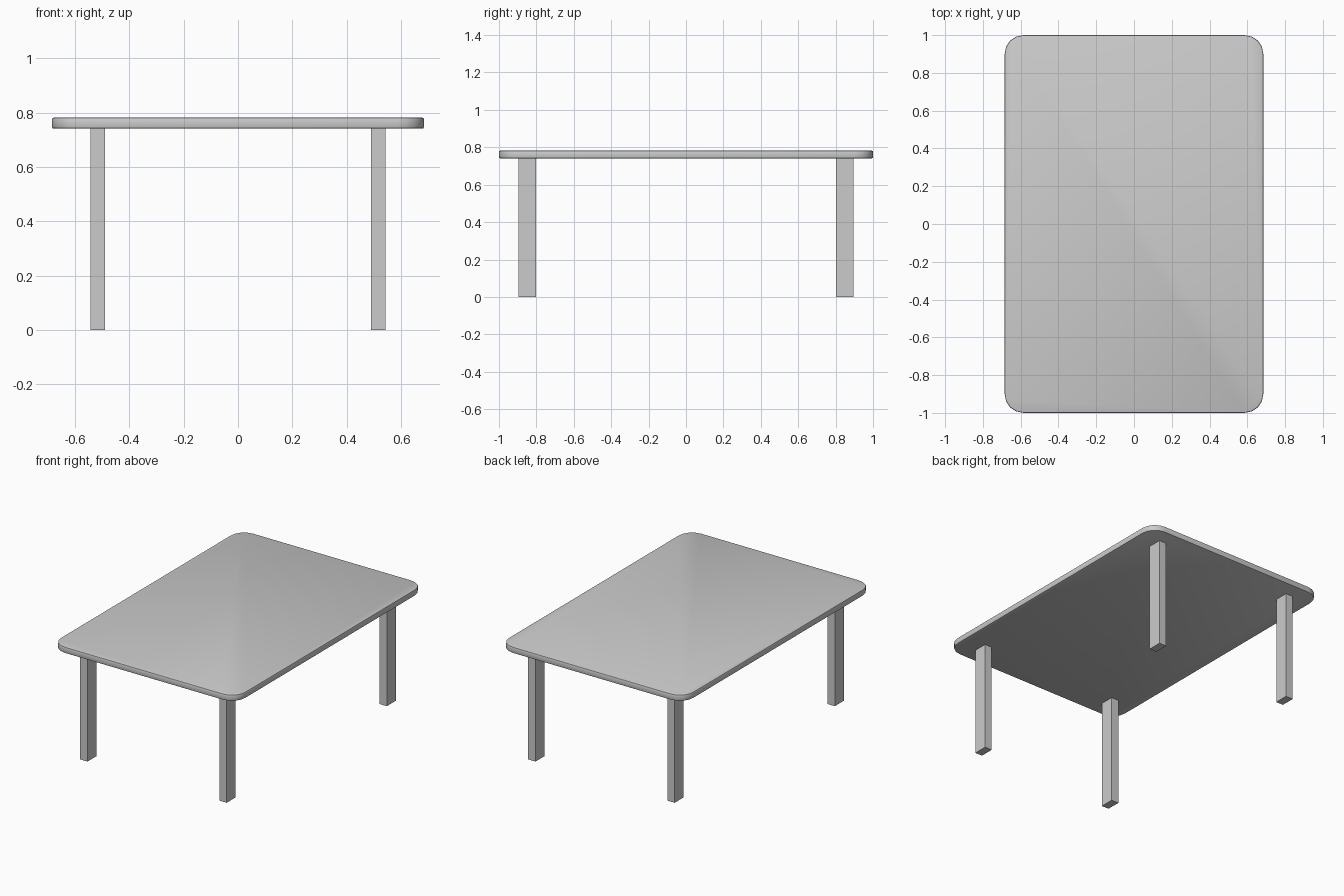
import bpy, bmesh, math

if "Cube" in bpy.data.objects:
    bpy.data.objects.remove(bpy.data.objects["Cube"])

# Table top: rounded rectangle slab with softened rims
HX, HY, R = 0.685, 1.0, 0.1
Z0, Z1 = 0.741, 0.782
SEGS = 4

bm = bmesh.new()
outline = []
for i, (sx, sy) in enumerate([(1, 1), (-1, 1), (-1, -1), (1, -1)]):
    for k in range(SEGS + 1):
        a = math.radians(90 * (i + k / SEGS))
        outline.append(bm.verts.new((sx * (HX - R) + R * math.cos(a),
                                     sy * (HY - R) + R * math.sin(a), Z0)))
base = bm.faces.new(outline)
ext = bmesh.ops.extrude_face_region(bm, geom=[base])
for v in ext["geom"]:
    if isinstance(v, bmesh.types.BMVert):
        v.co.z = Z1
rims = [e for e in bm.edges if abs(e.verts[0].co.z - e.verts[1].co.z) < 1e-5]
bmesh.ops.bevel(bm, geom=rims, offset=0.006, segments=2, profile=0.5, affect='EDGES')
bmesh.ops.recalc_face_normals(bm, faces=bm.faces)
mesh = bpy.data.meshes.new("table_top")
bm.to_mesh(mesh)
bm.free()
top = bpy.data.objects.new("table_top", mesh)
bpy.context.collection.objects.link(top)
bpy.context.view_layer.objects.active = top
top.select_set(True)
bpy.ops.object.shade_smooth_by_angle(angle=math.radians(30))

# Four rectangular legs
for sx, side in ((-1, "left"), (1, "right")):
    for sy, end in ((-1, "front"), (1, "back")):
        bpy.ops.mesh.primitive_cube_add(size=1, location=(sx * 0.517, sy * 0.849, Z0 / 2))
        leg = bpy.context.object
        leg.name = f"{end}_{side}_leg"
        leg.scale = (0.054, 0.095, Z0)
